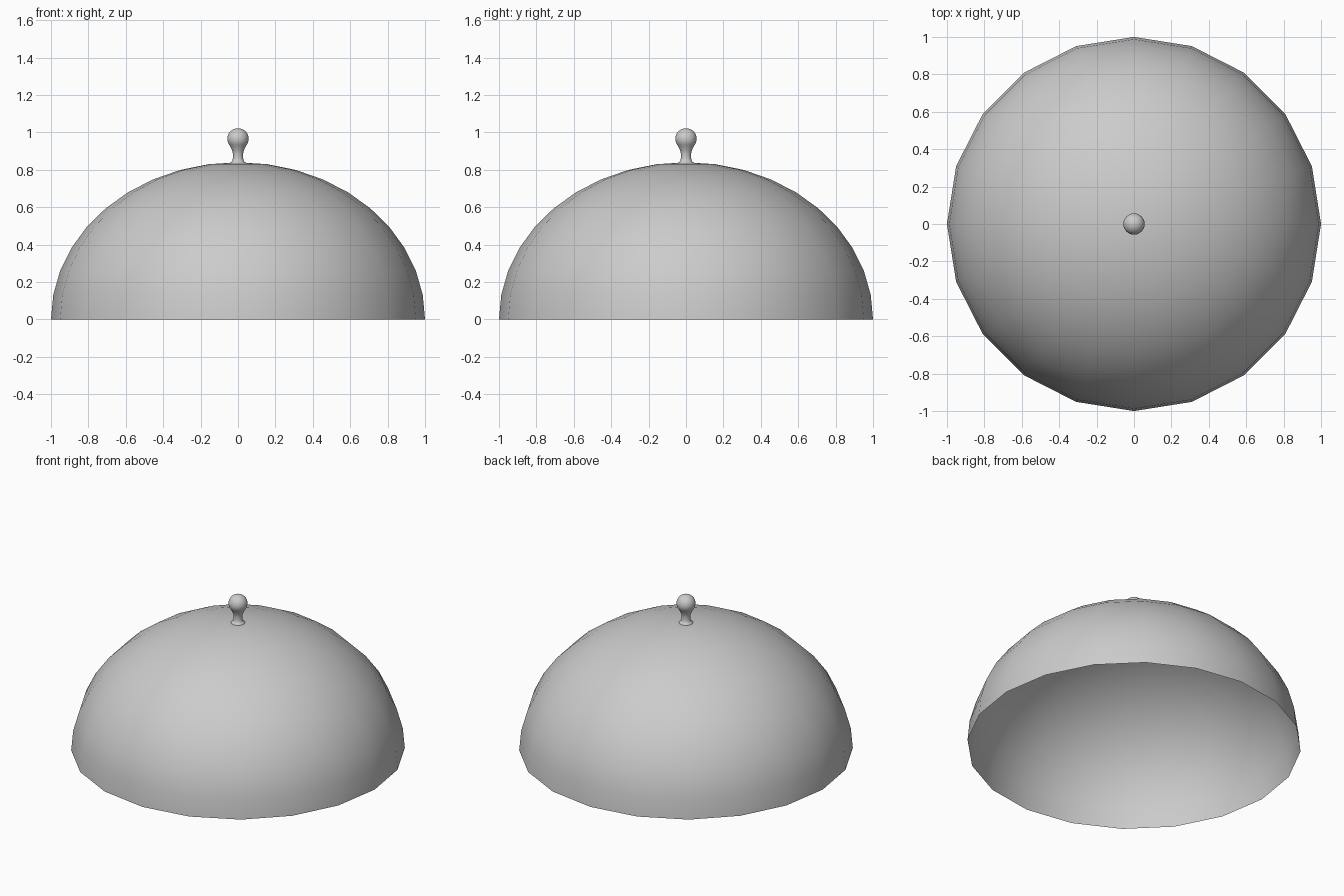
import bpy, bmesh
from math import sin, cos, pi, radians

if "Cube" in bpy.data.objects:
    bpy.data.objects.remove(bpy.data.objects["Cube"])


def lathe(name, profile, sides):
    """Revolve an (r, z) profile around z; points with r = 0 become poles."""
    bm = bmesh.new()
    rings = []
    for r, z in profile:
        if r < 1e-6:
            rings.append([bm.verts.new((0, 0, z))] * sides)
        else:
            rings.append([bm.verts.new((r * cos(2 * pi * i / sides),
                                        r * sin(2 * pi * i / sides), z))
                          for i in range(sides)])
    for a, b in zip(rings, rings[1:]):
        for i in range(sides):
            j = (i + 1) % sides
            quad = list(dict.fromkeys((a[i], a[j], b[j], b[i])))
            bm.faces.new(quad)
    for f in bm.faces:
        f.smooth = True
    mesh = bpy.data.meshes.new(name)
    bm.to_mesh(mesh)
    bm.free()
    obj = bpy.data.objects.new(name, mesh)
    bpy.context.collection.objects.link(obj)
    return obj


# Open dome: half of a flattened 20-sided sphere
dome = [(cos(radians(9 * k)), 0.84 * sin(radians(9 * k))) for k in range(10)]
lathe("dome_cover", dome + [(0, 0.84)], 20)

# Knob: small flared foot, narrow neck and ball
foot = [(0.038, 0.832), (0.042, 0.836), (0.041, 0.840), (0.034, 0.844),
        (0.029, 0.852), (0.027, 0.868), (0.027, 0.885), (0.030, 0.900),
        (0.037, 0.915)]
ball = [(0.057 * cos(radians(a)), 0.965 + 0.057 * sin(radians(a)))
        for a in range(-40, 90, 10)]
lathe("knob", foot + ball + [(0, 1.022)], 32)
